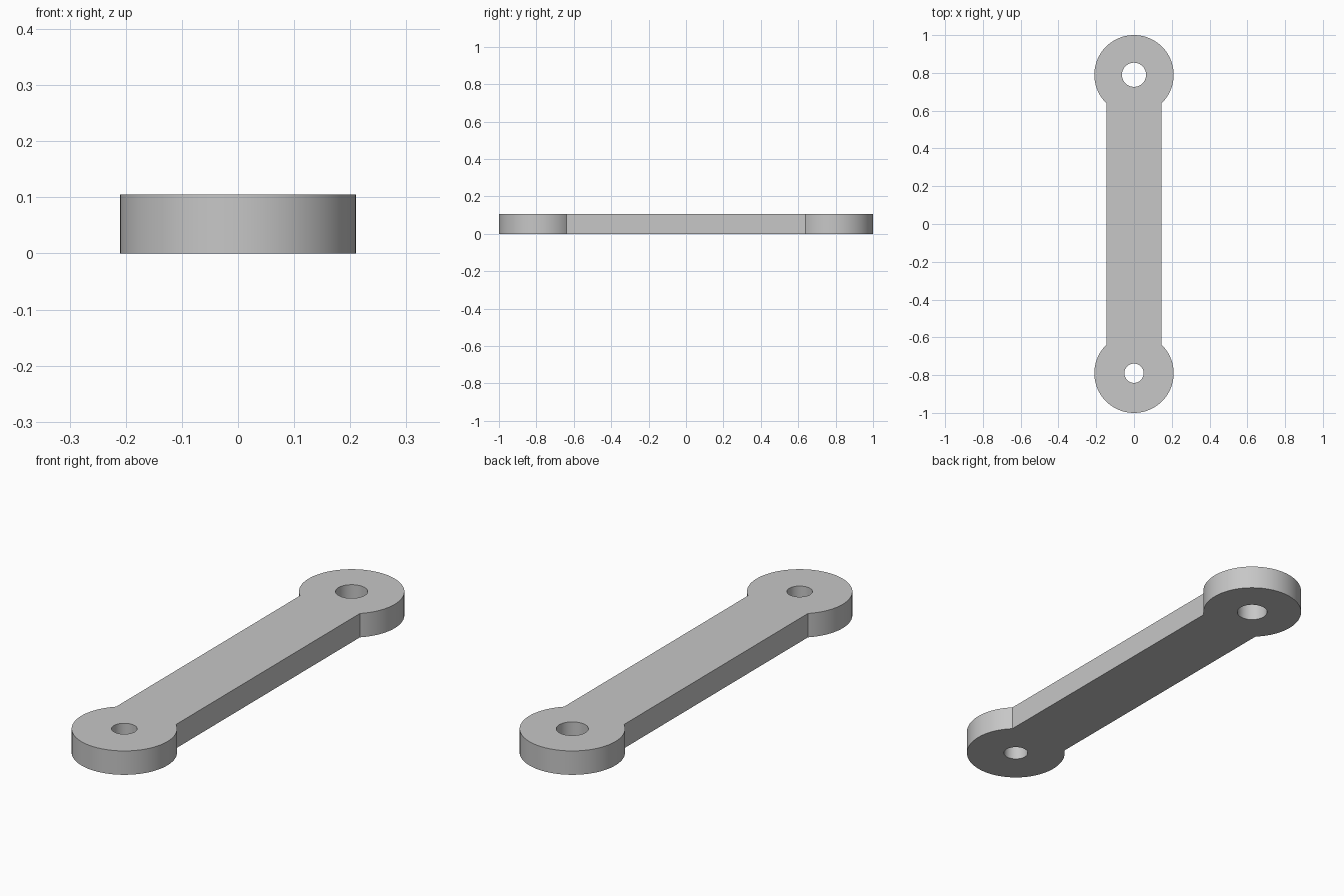
import bpy, bmesh, math

if "Cube" in bpy.data.objects:
    bpy.data.objects.remove(bpy.data.objects["Cube"], do_unlink=True)

HEIGHT = 0.105
BOSS_R = 0.21
BOSS_Y = 1 - BOSS_R
BAR_HALF = 0.146
FRONT_HOLE, BACK_HOLE = 0.051, 0.064


def arc(cy, radius, start, end, steps):
    """Points on an arc centred on (0, cy), both ends included."""
    angles = [start + (end - start) * i / steps for i in range(steps + 1)]
    return [(radius * math.cos(a), cy + radius * math.sin(a)) for a in angles]


def add_loop(bm, points):
    verts = [bm.verts.new((x, y, 0)) for x, y in points]
    return [bm.edges.new((v, verts[i - 1])) for i, v in enumerate(verts)]


# Steel material
steel = bpy.data.materials.new("light_grey_steel")
colour = (0.57, 0.57, 0.57, 1)
steel.use_nodes = True
steel.diffuse_color = colour
steel.node_tree.nodes["Principled BSDF"].inputs["Base Color"].default_value = colour

# Outline: two round bosses whose arcs stop where the straight bar meets them
bm = bmesh.new()
meet = math.acos(BAR_HALF / BOSS_R)
back = arc(BOSS_Y, BOSS_R, -meet, math.pi + meet, 96)
front = [(-x, -y) for x, y in back]
edges = add_loop(bm, back + front)

# Pin holes, the back one larger
for cy, radius in ((-BOSS_Y, FRONT_HOLE), (BOSS_Y, BACK_HOLE)):
    edges += add_loop(bm, arc(cy, radius, 0, math.tau, 64)[:-1])

# Fill the plan and raise it to full thickness
bmesh.ops.triangle_fill(bm, edges=edges, use_beauty=True, use_dissolve=False)
raised = bmesh.ops.extrude_face_region(bm, geom=bm.faces[:], use_keep_orig=True)
top = [g for g in raised["geom"] if isinstance(g, bmesh.types.BMVert)]
bmesh.ops.translate(bm, verts=top, vec=(0, 0, HEIGHT))
bmesh.ops.recalc_face_normals(bm, faces=bm.faces[:])

mesh = bpy.data.meshes.new("link_arm")
bm.to_mesh(mesh)
bm.free()
mesh.materials.append(steel)
link = bpy.data.objects.new("link_arm", mesh)
bpy.context.collection.objects.link(link)

# Smooth round walls, crisp rims
bpy.ops.object.select_all(action="DESELECT")
link.select_set(True)
bpy.context.view_layer.objects.active = link
bpy.ops.object.shade_smooth_by_angle(angle=math.radians(30))
